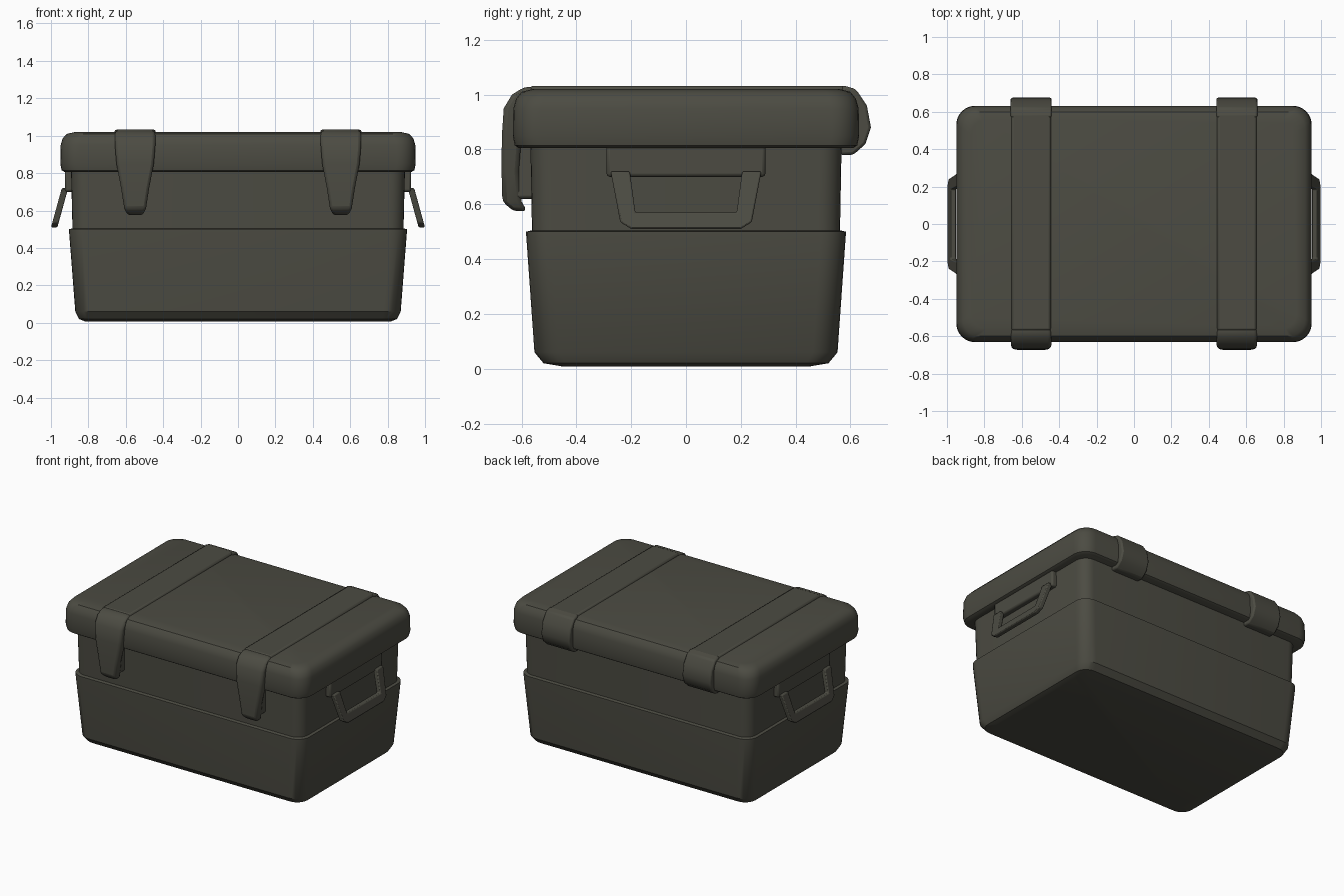
import bpy, bmesh, math

if "Cube" in bpy.data.objects:
    bpy.data.objects.remove(bpy.data.objects["Cube"])

mat = bpy.data.materials.new("dark olive grey")
mat.diffuse_color = (0.072, 0.071, 0.055, 1)
mat.use_nodes = True
mat.node_tree.nodes["Principled BSDF"].inputs["Base Color"].default_value = mat.diffuse_color


def finish(name, bm, bevel=0.0):
    bmesh.ops.recalc_face_normals(bm, faces=bm.faces)
    me = bpy.data.meshes.new(name)
    bm.to_mesh(me)
    bm.free()
    me.materials.append(mat)
    ob = bpy.data.objects.new(name, me)
    bpy.context.collection.objects.link(ob)
    if bevel:
        m = ob.modifiers.new("soft edges", 'BEVEL')
        m.width = bevel
        m.segments = 2
        m.limit_method = 'ANGLE'
    bpy.ops.object.select_all(action='DESELECT')
    bpy.context.view_layer.objects.active = ob
    ob.select_set(True)
    bpy.ops.object.shade_smooth_by_angle(angle=math.radians(35))
    return ob


def skin(bm, loops):
    """Join closed loops of points and cap both ends."""
    vs = [[bm.verts.new(p) for p in lp] for lp in loops]
    n = len(vs[0])
    for a, b in zip(vs, vs[1:]):
        for i in range(n):
            j = (i + 1) % n
            bm.faces.new((a[i], a[j], b[j], b[i]))
    bm.faces.new(vs[0][::-1])
    bm.faces.new(vs[-1])


def rounded(hx, hy, z, r, seg=6):
    pts = []
    for k, (sx, sy) in enumerate(((1, 1), (-1, 1), (-1, -1), (1, -1))):
        for i in range(seg + 1):
            a = math.pi / 2 * (k + i / seg)
            pts.append((sx * (hx - r) + r * math.cos(a),
                        sy * (hy - r) + r * math.sin(a), z))
    return pts


def tower(name, rings):
    bm = bmesh.new()
    skin(bm, [rounded(*r) for r in rings])
    return finish(name, bm)


def box(name, x0, x1, y0, y1, z0, z1, bevel=0.012):
    bm = bmesh.new()
    skin(bm, [[(x0, y0, z), (x1, y0, z), (x1, y1, z), (x0, y1, z)] for z in (z0, z1)])
    return finish(name, bm, bevel)


# tapered tub with a ledge halfway up
tower("tub", [(0.82, 0.45, 0.008, 0.07), (0.85, 0.52, 0.02, 0.08),
              (0.87, 0.553, 0.06, 0.09), (0.903, 0.583, 0.485, 0.09),
              (0.903, 0.583, 0.50, 0.09), (0.885, 0.562, 0.505, 0.08),
              (0.893, 0.568, 0.83, 0.08)])

# overhanging lid with rounded rim
tower("lid", [(0.925, 0.61, 0.805, 0.09), (0.943, 0.625, 0.815, 0.10),
              (0.95, 0.632, 0.85, 0.10), (0.948, 0.63, 0.95, 0.10),
              (0.938, 0.62, 0.985, 0.10), (0.915, 0.60, 1.01, 0.09),
              (0.87, 0.56, 1.02, 0.08)])

for s in (-1, 1):
    side = "right" if s > 0 else "left"
    cx = 0.55 * s

    # front latch: (z, half width, outer y, inner y)
    bm = bmesh.new()
    prof = [(0.575, 0.04, -0.63, -0.58), (0.61, 0.058, -0.67, -0.60),
            (0.72, 0.075, -0.673, -0.61), (0.85, 0.10, -0.672, -0.60),
            (0.95, 0.108, -0.665, -0.58), (1.0, 0.108, -0.635, -0.55),
            (1.028, 0.105, -0.59, -0.53)]
    skin(bm, [[(cx - w, o, z), (cx + w, o, z), (cx + w, i, z), (cx - w, i, z)]
              for z, w, o, i in prof])
    finish("latch_" + side, bm, 0.015)
    box("latch_catch_" + side, cx - 0.06, cx + 0.06, -0.63, -0.54, 0.62, 0.82)

    # strap rib across the lid, and rear hinge
    box("lid_rib_" + side, cx - 0.105, cx + 0.105, -0.57, 0.59, 0.99, 1.032)
    bm = bmesh.new()
    hinge = [(0.56, 0.78), (0.61, 0.78), (0.655, 0.82), (0.675, 0.88),
             (0.66, 0.96), (0.62, 1.02), (0.57, 1.035)]
    skin(bm, [[(x, y, z) for y, z in hinge] for x in (cx - 0.11, cx + 0.11)])
    finish("hinge_" + side, bm, 0.01)

    # end handle: U shape tilted outwards, hung from a mount
    half = [(0.20, 0.51), (0.24, 0.535), (0.275, 0.72), (0.205, 0.72), (0.185, 0.57)]
    outline = half + [(-y, z) for y, z in reversed(half)]
    bm = bmesh.new()
    skin(bm, [[(s * (0.908 + (0.72 - z) * 0.275 + t), y, z) for y, z in outline]
              for t in (0, 0.034)])
    finish("handle_" + side, bm, 0.006)
    xs = sorted((s * 0.87, s * 0.925))
    box("handle_mount_" + side, xs[0], xs[1], -0.29, 0.29, 0.70, 0.82)
